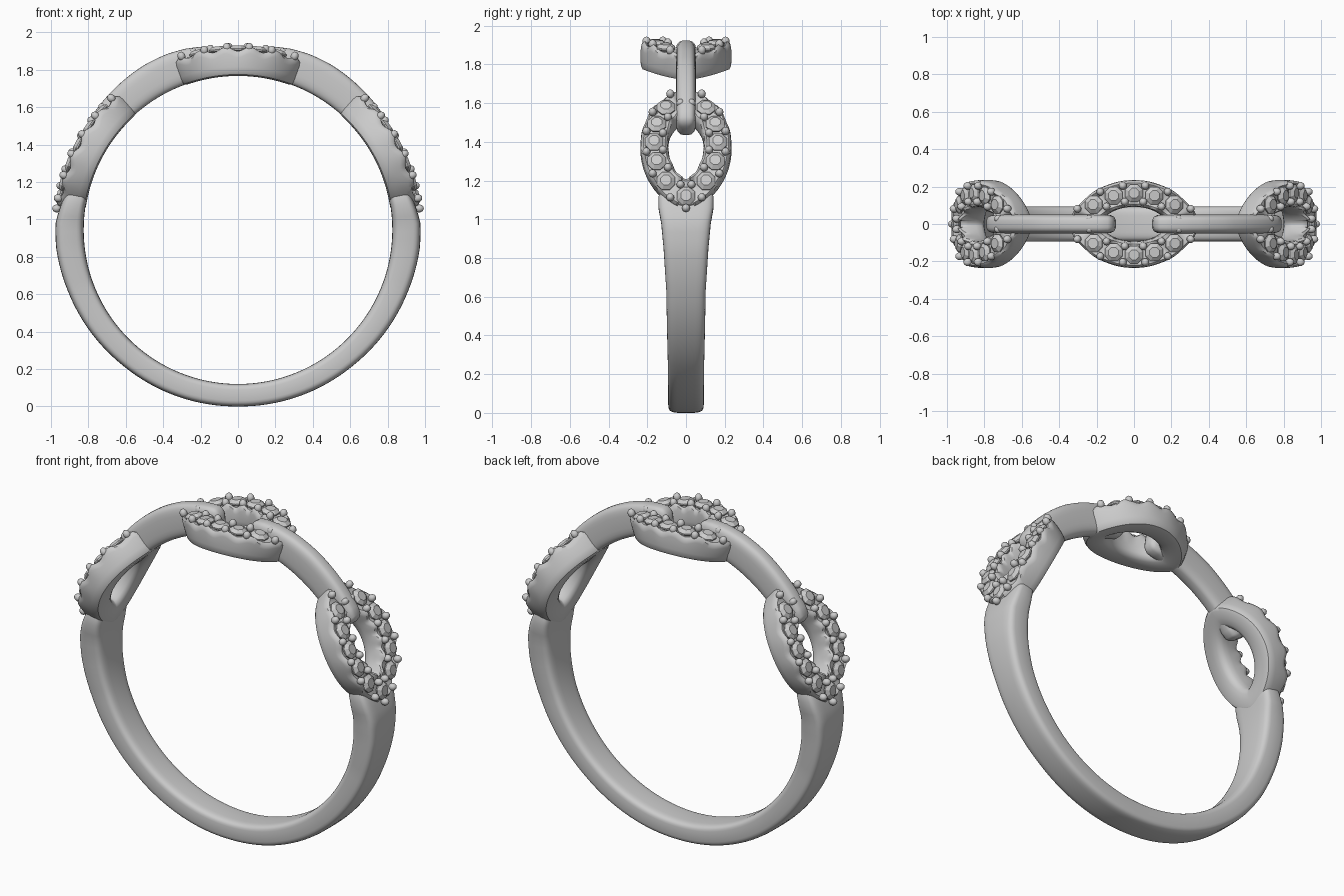
import bpy, bmesh
from math import sin, cos, pi, radians, copysign
from mathutils import Matrix, Vector

if "Cube" in bpy.data.objects:
    bpy.data.objects.remove(bpy.data.objects["Cube"])

ZC = 0.945      # height of the ring centre
RM = 0.98       # radius used to turn arc length into angle
PITCH = 0.11    # stone spacing along a link


def polar(a, y, r):
    return Vector((r * sin(a), y, ZC + r * cos(a)))


def frame(a, y, r):
    m = Matrix(((cos(a), 0, sin(a)), (0, 1, 0), (-sin(a), 0, cos(a)))).to_4x4()
    m.translation = polar(a, y, r)
    return m


def finish(bm, name, angle=40):
    bmesh.ops.recalc_face_normals(bm, faces=bm.faces)
    me = bpy.data.meshes.new(name)
    bm.to_mesh(me)
    bm.free()
    ob = bpy.data.objects.new(name, me)
    bpy.context.collection.objects.link(ob)
    bpy.ops.object.select_all(action='DESELECT')
    ob.select_set(True)
    bpy.context.view_layer.objects.active = ob
    bpy.ops.object.shade_smooth_by_angle(angle=radians(angle))
    return ob


def skin(rings, closed):
    bm = bmesh.new()
    vs = [[bm.verts.new(p) for p in ring] for ring in rings]
    n, k = len(vs), len(vs[0])
    for i in range(n if closed else n - 1):
        for j in range(k):
            a, b = vs[i], vs[(i + 1) % n]
            bm.faces.new((a[j], a[(j + 1) % k], b[(j + 1) % k], b[j]))
    if not closed:
        bm.faces.new(vs[0])
        bm.faces.new(vs[-1])
    return bm


def bar(name, stations, sgn=1, step=2.5, power=0.45):
    """Rounded bar along the ring; stations are (degrees, inner r, outer r, half width)."""
    rings = []
    rows = []
    for s, e in zip(stations, stations[1:]):
        n = max(1, round((e[0] - s[0]) / step))
        rows += [[p + (q - p) * i / n for p, q in zip(s, e)] for i in range(n)]
    rows.append(stations[-1])
    for deg, ri, ro, hw in rows:
        ring = []
        for j in range(32):
            t = 2 * pi * j / 32
            y = copysign(abs(cos(t)) ** power, cos(t)) * hw
            r = (ri + ro) / 2 + copysign(abs(sin(t)) ** power, sin(t)) * (ro - ri) / 2
            ring.append(polar(sgn * radians(deg), y, r))
        rings.append(ring)
    return finish(skin(rings, False), name)


def link_body(name, centre, sgn, side):
    """Navette shaped open link with a scalloped rim."""
    rings = []
    n = 144
    for i in range(n):
        t = 2 * pi * i / n
        c, s = cos(t), sin(t)
        sp = copysign(abs(s) ** 1.3, s)

        def pt(k, r):
            f = (k + 1) / 2
            u = c * (0.2 + 0.17 * f)
            v = sp * (0.092 + 0.143 * f)
            return polar(centre + sgn * u / RM, v, r)
        um = 0.285 * c
        wave = 0.012 * (1 - cos(2 * pi * um / PITCH)) if abs(um) < 0.275 else 0.006
        drop = 0.0
        if abs(um) > 0.26 and not (side and um > 0):
            drop = (abs(um) - 0.26) / 0.025 * 0.03
        rim, floor = 0.955 + wave - drop, 0.955 - drop
        prof = [(-0.45, floor), (-0.78, rim), (-0.95, rim - 0.012), (-1, rim - 0.035),
                (-1, 0.88), (-0.93, 0.85), (-0.75, 0.832), (-0.45, 0.823), (0, 0.822),
                (0.6, 0.823), (0.85, 0.83), (0.96, 0.845), (1, 0.87),
                (1, rim - 0.035), (0.95, rim - 0.012), (0.78, rim), (0.45, floor)]
        rings.append([pt(k, r) for k, r in prof])
    return finish(skin(rings, True), name)


def add_stone(bm, m):
    # table, crown, girdle and pavilion of one faceted stone
    rows = [(0.029, 0.02), (0.051, 0.004), (0.051, -0.004)]
    vs = [[bm.verts.new(m @ Vector((r * cos(2 * pi * (j + .5) / 8), r * sin(2 * pi * (j + .5) / 8), h)))
           for j in range(8)] for r, h in rows]
    tip = bm.verts.new(m @ Vector((0, 0, -0.04)))
    bm.faces.new(vs[0])
    for j in range(8):
        k = (j + 1) % 8
        for a, b in zip(vs, vs[1:]):
            bm.faces.new((a[j], a[k], b[k], b[j]))
        bm.faces.new((vs[2][j], vs[2][k], tip))


def mid(u):
    return 0.165 * max(0.0, 1 - (u / 0.3) ** 2) ** 0.6


def pave(name, centre, sgn, side):
    stones, beads = bmesh.new(), bmesh.new()

    def bead(u, v):
        m = frame(centre + sgn * u / RM, v, 0.976)
        m = m @ Matrix.Diagonal((1, 1, 1.15, 1))
        bmesh.ops.create_uvsphere(beads, u_segments=12, v_segments=8, radius=0.021, matrix=m)

    for w in (-1, 1):
        for i in range(-2, 3):
            u = i * PITCH
            add_stone(stones, frame(centre + sgn * u / RM, w * mid(u), 0.966))
        # paired beads between neighbouring stones
        for i in range(-3, 3):
            u = (i + 0.5) * PITCH
            d = (mid(u + 0.01) - mid(u - 0.01)) / 0.02
            nrm = Vector((-d, 1)).normalized() * 0.043
            for k in (-1, 1):
                v = mid(u) + k * nrm.y
                if v > 0.015:
                    bead(u + k * nrm.x, w * v)
    if side:
        add_stone(stones, frame(centre + sgn * 0.3 / RM, 0, 0.966))
        bead(0.365, 0)
    finish(stones, name + "_stones", 10)
    finish(beads, name + "_beads", 60)


# plain lower band
half = [(75, 0.835, 0.93, 0.125), (79, 0.825, 0.945, 0.142), (83, 0.825, 0.96, 0.142),
        (88, 0.825, 0.976, 0.128), (96, 0.825, 0.977, 0.116), (110, 0.825, 0.967, 0.102),
        (140, 0.825, 0.952, 0.094), (180, 0.825, 0.945, 0.092)]
bar("band", half + [(360 - d, a, b, c) for d, a, b, c in half[-2::-1]])

# three stone-set links
for label, deg, sgn, side in (("centre_link", 0, 1, False), ("right_link", 62, 1, True),
                              ("left_link", -62, -1, True)):
    link_body(label, radians(deg), sgn, side)
    pave(label, radians(deg), sgn, side)

# plain connecting links, hooked through the openings
hook = [(6.3, 0.87, 0.94, 0.022), (7, 0.845, 0.972, 0.04), (8.2, 0.83, 0.988, 0.048),
        (11, 0.826, 0.997, 0.051), (16, 0.826, 1.007, 0.051), (22, 0.826, 1.013, 0.051),
        (30, 0.826, 1.013, 0.051), (38, 0.826, 1.006, 0.051), (46, 0.826, 0.998, 0.051),
        (51, 0.826, 0.992, 0.051), (53.5, 0.832, 0.982, 0.048), (54.6, 0.847, 0.965, 0.04),
        (55.2, 0.87, 0.94, 0.022)]
for label, sgn in (("right_connector", 1), ("left_connector", -1)):
    bar(label, hook, sgn, 2, 0.6)
